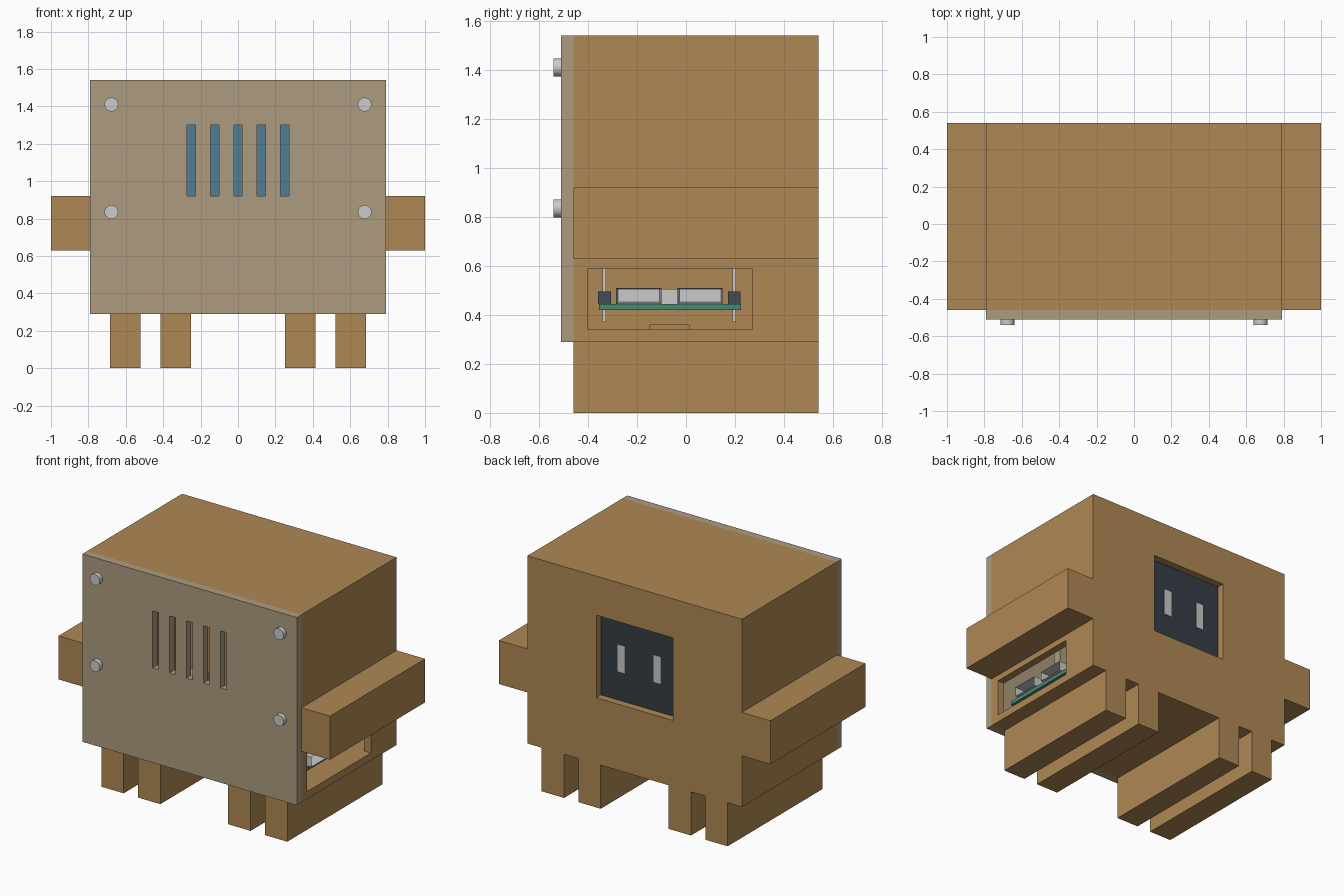
import bpy, bmesh, math

if "Cube" in bpy.data.objects:
    bpy.data.objects.remove(bpy.data.objects["Cube"])


def material(name, rgb):
    m = bpy.data.materials.new(name)
    m.diffuse_color = (*rgb, 1)
    m.use_nodes = True
    m.node_tree.nodes["Principled BSDF"].inputs["Base Color"].default_value = m.diffuse_color
    return m


TAN = material("tan_plastic", (0.43, 0.25, 0.09))
PLATE = material("grey_tan_plate", (0.42, 0.33, 0.215))
BLUE = material("blue_board", (0.08, 0.205, 0.305))
GREEN = material("green_board", (0.06, 0.26, 0.18))
DARK = material("dark_glass", (0.035, 0.047, 0.06))
BLACK = material("dark_plastic", (0.06, 0.07, 0.09))


def add_object(name, bm, mat=None):
    bmesh.ops.recalc_face_normals(bm, faces=bm.faces)
    me = bpy.data.meshes.new(name)
    bm.to_mesh(me)
    bm.free()
    ob = bpy.data.objects.new(name, me)
    bpy.context.collection.objects.link(ob)
    if mat:
        me.materials.append(mat)
    return ob


def add_box(bm, x, y, z):
    vs = bmesh.ops.create_cube(bm, size=1)["verts"]
    for v in vs:
        v.co = [(lo + hi) / 2 + c * (hi - lo) for c, (lo, hi) in zip(v.co, (x, y, z))]
    return vs


def box(name, x, y, z, mat=None):
    bm = bmesh.new()
    add_box(bm, x, y, z)
    return add_object(name, bm, mat)


def cut(ob, x, y, z):
    cutter = box("cutter", x, y, z)
    cutter.hide_render = True
    mod = ob.modifiers.new("cut", "BOOLEAN")
    mod.operation = "DIFFERENCE"
    mod.solver = "EXACT"
    mod.object = cutter
    bpy.context.view_layer.objects.active = ob
    bpy.ops.object.modifier_apply(modifier=mod.name)
    bpy.data.objects.remove(cutter)


# Body: mirrored silhouette with arms and legs, extruded front to back
half = [(0.25, 0.29), (0.25, 0), (0.415, 0), (0.415, 0.29), (0.52, 0.29), (0.52, 0),
        (0.685, 0), (0.685, 0.29), (0.79, 0.29), (0.79, 0.63), (1, 0.63), (1, 0.92),
        (0.79, 0.92), (0.79, 1.54)]
outline = half + [(-x, z) for x, z in reversed(half)]
bm = bmesh.new()
face = bm.faces.new([bm.verts.new((x, -0.46, z)) for x, z in outline])
ext = bmesh.ops.extrude_face_region(bm, geom=[face])["geom"]
bmesh.ops.translate(bm, vec=(0, 1, 0),
                    verts=[g for g in ext if isinstance(g, bmesh.types.BMVert)])
body = add_object("body_shell", bm, TAN)
cut(body, (-0.74, 0.74), (-0.6, 0.49), (0.34, 1.49))      # cavity
cut(body, (-0.283, 0.283), (0.4, 0.6), (0.73, 1.28))      # screen window
cut(body, (0.7, 0.85), (-0.40, 0.27), (0.34, 0.59))       # port opening
box("floor_rib", (-0.1, 0.1), (-0.15, 0.015), (0.335, 0.36), TAN)

# Front cover with vent slots
cover = box("front_cover", (-0.79, 0.79), (-0.51, -0.46), (0.29, 1.54), PLATE)
for i in range(-2, 3):
    cx = i * 0.125
    cut(cover, (cx - 0.0225, cx + 0.0225), (-0.6, -0.4), (0.92, 1.30))

# Cover screws
for sx in (-0.677, 0.677):
    for z in (0.835, 1.41):
        bpy.ops.mesh.primitive_cylinder_add(vertices=32, radius=0.037, depth=0.03,
                                            location=(sx, -0.525, z),
                                            rotation=(math.pi / 2, 0, 0))
        bpy.context.object.name = "cover_screw"
        bpy.ops.object.shade_smooth_by_angle(angle=math.radians(40))

# Screen module with two lit eyes
box("screen_board", (-0.33, 0.33), (0.42, 0.45), (0.56, 1.45), BLUE)
box("screen_glass", (-0.31, 0.31), (0.45, 0.488), (0.70, 1.31), DARK)
for s in (-1, 1):
    box("screen_eye", (s * 0.132 - 0.028, s * 0.132 + 0.028), (0.487, 0.491), (0.92, 1.10))

# Controller board and its shielded chip
box("controller_board", (-0.58, 0.72), (-0.355, 0.225), (0.42, 0.445), GREEN)
box("chip_shield", (-0.32, 0.08), (-0.25, 0.12), (0.445, 0.505))

# Header strips with pins
for y in (-0.333, 0.197):
    box("pin_header", (-0.55, 0.62), (y - 0.026, y + 0.026), (0.445, 0.495), BLACK)
    bm = bmesh.new()
    for i in range(22):
        x = -0.525 + i * 0.0532
        add_box(bm, (x - 0.007, x + 0.007), (y - 0.007, y + 0.007), (0.37, 0.595))
    add_object("header_pins", bm)

# Hollow port sockets
for y in (-0.193, 0.058):
    bm = bmesh.new()
    add_box(bm, (0.59, 0.74), (y - 0.092, y + 0.092), (0.445, 0.51))
    front = max(bm.faces, key=lambda f: f.calc_center_median().x)
    bmesh.ops.inset_region(bm, faces=[front], thickness=0.01)
    bmesh.ops.translate(bm, verts=front.verts, vec=(-0.12, 0, 0))
    # second ring keeps the rim flat and the socket walls straight
    add_object("port_socket", bm)
